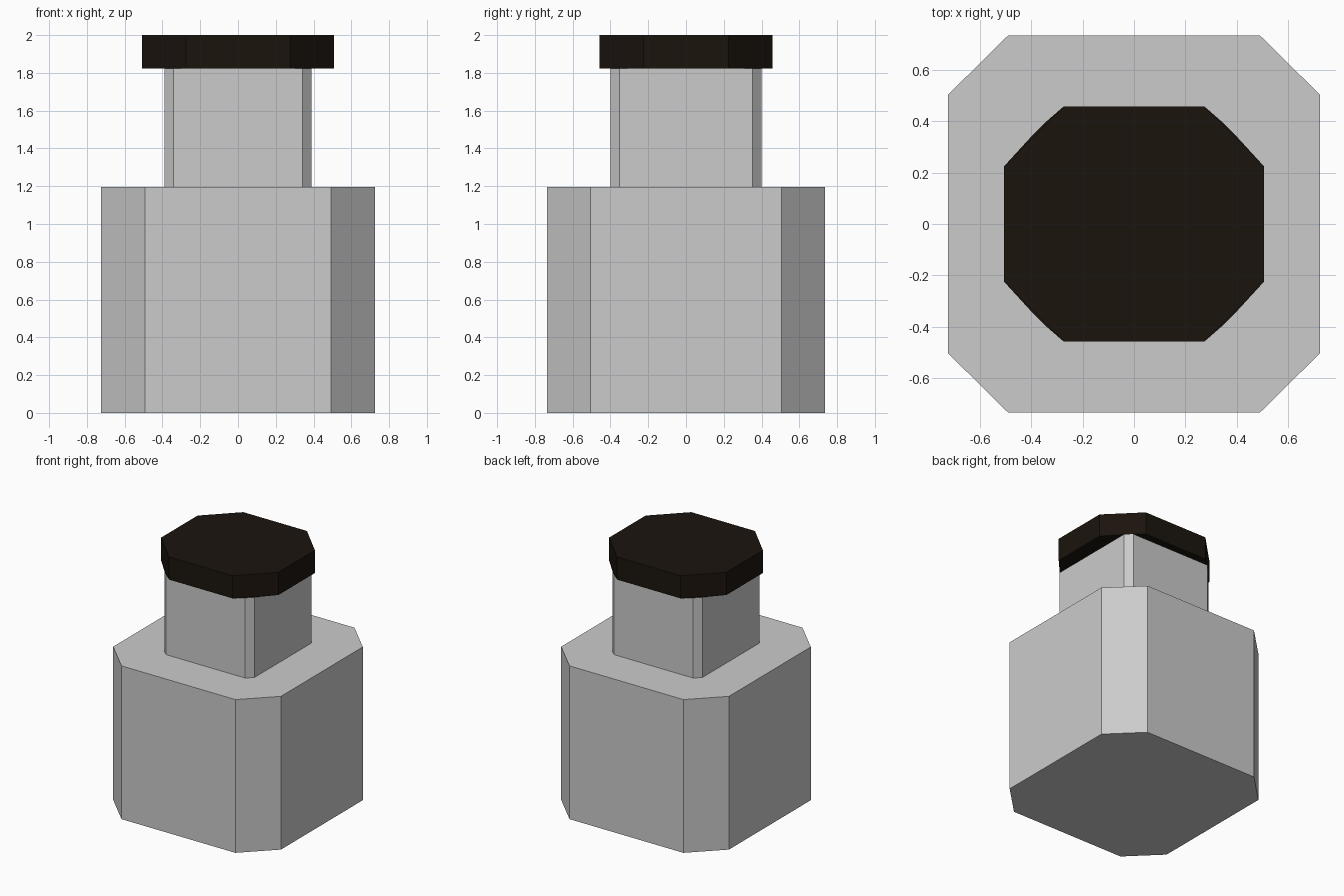
import bpy
import bmesh

if "Cube" in bpy.data.objects:
    bpy.data.objects.remove(bpy.data.objects["Cube"])


def octagon(hx, hy, fx, fy, z):
    """Chamfered rectangle: half sizes hx, hy with flat half lengths fx, fy."""
    return [(hx, -fy, z), (hx, fy, z), (fx, hy, z), (-fx, hy, z),
            (-hx, fy, z), (-hx, -fy, z), (-fx, -hy, z), (fx, -hy, z)]


def loft(name, sections, cap_start=False, cap_end=False, material=None):
    """Skin a stack of octagons with flat quads."""
    bm = bmesh.new()
    rings = [[bm.verts.new(p) for p in octagon(*s)] for s in sections]
    for a, b in zip(rings, rings[1:]):
        for i in range(8):
            j = (i + 1) % 8
            bm.faces.new((a[i], a[j], b[j], b[i]))
    if cap_start:
        bm.faces.new(rings[0][::-1])
    if cap_end:
        bm.faces.new(rings[-1])
    mesh = bpy.data.meshes.new(name)
    bm.to_mesh(mesh)
    bm.free()
    obj = bpy.data.objects.new(name, mesh)
    bpy.context.collection.objects.link(obj)
    if material:
        mesh.materials.append(material)
    return obj


BODY = (0.725, 0.735, 0.492, 0.505)
NECK = (0.39, 0.40, 0.342, 0.353)
LID = (0.507, 0.458, 0.275, 0.225)
SHOULDER_Z, RIM_Z, TOP_Z = 1.197, 1.823, 2.0

dark = bpy.data.materials.new("dark_lid")
dark.diffuse_color = (0.011, 0.007, 0.004, 1)
dark.use_nodes = True
dark.node_tree.nodes["Principled BSDF"].inputs["Base Color"].default_value = dark.diffuse_color

# Body, shoulder and neck in one skin
loft("bottle", [(*BODY, 0), (*BODY, SHOULDER_Z), (*NECK, SHOULDER_Z), (*NECK, RIM_Z)],
     cap_start=True)

# Lid, flaring out from the neck rim
loft("lid", [(*NECK, RIM_Z), (*LID, RIM_Z), (*LID, TOP_Z)],
     cap_end=True, material=dark)
